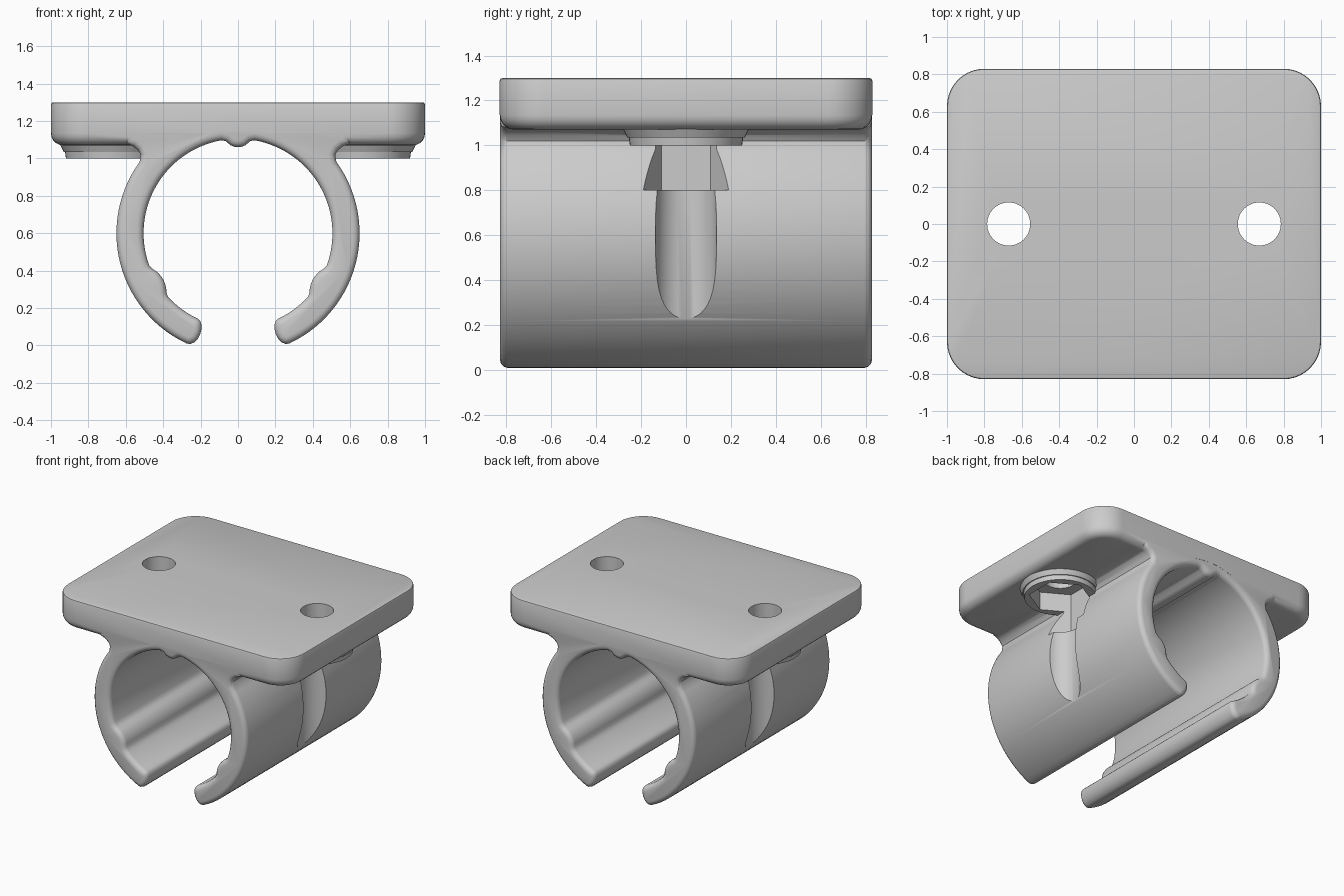
import bpy
import bmesh
from math import sin, cos, sqrt, radians, pi
from mathutils import Matrix, Vector

default = bpy.data.objects.get("Cube")
if default:
    bpy.data.objects.remove(default, do_unlink=True)

grey = bpy.data.materials.new("light_grey_plastic")
grey.use_nodes = True
COLOUR = (0.6, 0.6, 0.6, 1)
grey.diffuse_color = COLOUR
grey.node_tree.nodes["Principled BSDF"].inputs["Base Color"].default_value = COLOUR

HALF_X, HALF_Y = 1.0, 0.83
PLATE_LOW, PLATE_TOP = 1.07, 1.30
RING_Z, OUTER, INNER = 0.6, 0.65, 0.505
TIP = -65
HOLE_X = 0.67


def finish(bm, name):
    bmesh.ops.recalc_face_normals(bm, faces=bm.faces)
    mesh = bpy.data.meshes.new(name)
    bm.to_mesh(mesh)
    bm.free()
    mesh.materials.append(grey)
    obj = bpy.data.objects.new(name, mesh)
    bpy.context.collection.objects.link(obj)
    return obj


def bevel(bm, edges, offset, segments):
    bmesh.ops.bevel(bm, geom=edges, offset=offset, segments=segments,
                    profile=0.5, affect='EDGES', clamp_overlap=True)


def cone(name, r1, r2, low, high, x=0, sides=48, turn=0.0):
    bm = bmesh.new()
    place = Matrix.Translation((x, 0, (low + high) / 2)) @ Matrix.Rotation(turn, 4, 'Z')
    bmesh.ops.create_cone(bm, cap_ends=True, segments=sides, radius1=r1,
                          radius2=r2, depth=high - low, matrix=place)
    return finish(bm, name)


def combine(target, tool, operation):
    mod = target.modifiers.new(operation, 'BOOLEAN')
    mod.operation = operation
    mod.solver = 'EXACT'
    mod.object = tool
    bpy.context.view_layer.objects.active = target
    bpy.ops.object.modifier_apply(modifier=mod.name)
    bpy.data.objects.remove(tool, do_unlink=True)


# Mounting plate: rounded corners, soft lower rim, crisp top rim
bm = bmesh.new()
bmesh.ops.create_cube(bm, size=1)
for v in bm.verts:
    v.co = Vector((v.co.x * 2 * HALF_X, v.co.y * 2 * HALF_Y,
                   PLATE_TOP if v.co.z > 0 else PLATE_LOW))
upright = [e for e in bm.edges if abs(e.verts[0].co.z - e.verts[1].co.z) > 0.1]
bevel(bm, upright, 0.2, 10)
for level, size, steps in ((PLATE_LOW, 0.065, 5), (PLATE_TOP, 0.012, 2)):
    rim = [e for e in bm.edges if all(abs(v.co.z - level) < 1e-4 for v in e.verts)]
    bevel(bm, rim, size, steps)
clip = finish(bm, "pipe_clip")

# Clear the part of the plate that dips into the ring
bore = cone("bore_cutter", 0.56, 0.56, -1, 1, sides=96)
bore.data.transform(Matrix.Translation((0, 0, RING_Z)) @ Matrix.Rotation(pi / 2, 4, 'X'))
combine(clip, bore, 'DIFFERENCE')

# Ring section: each rib is (angle, centre distance, radius)
RIBS = ((90, 0.541, 0.081), (-31, 0.615, 0.145), (211, 0.615, 0.145))


def inner_radius(angle):
    r = INNER
    for at, dist, size in RIBS:
        delta = radians(angle - at)
        inside = size ** 2 - (dist * sin(delta)) ** 2
        if inside > 0 and cos(delta) > 0:
            r = min(r, dist * cos(delta) - sqrt(inside))
    return r


def polar(r, angle):
    return (r * cos(radians(angle)), RING_Z + r * sin(radians(angle)))


def end_cap():
    # Rounded tip of the right-hand jaw, from inside to outside
    mid, half = (OUTER + INNER) / 2, (OUTER - INNER) / 2
    cap = []
    for i in range(1, 8):
        t = pi * i / 8
        cap.append(polar(mid - half * cos(t), TIP - 4.5 * sin(t)))
    return cap


right = end_cap()
right += [polar(OUTER, TIP + (36 - TIP) * i / 28) for i in range(29)]
right += [(0.52, 1.02), (0.535, 1.045), (0.56, 1.065), (0.60, 1.08), (0.60, 1.2)]
left = [(-x, z) for x, z in reversed(right)]
span = 180 - 2 * TIP
bore_line = [polar(inner_radius(a), a)
             for a in (180 - TIP - span * i / 124 for i in range(125))]

bm = bmesh.new()
section = bm.faces.new([bm.verts.new((x, -HALF_Y + 0.001, z))
                        for x, z in right + left + bore_line])
made = bmesh.ops.extrude_face_region(bm, geom=[section])["geom"]
bmesh.ops.translate(bm, vec=(0, 2 * HALF_Y - 0.002, 0),
                    verts=[g for g in made if isinstance(g, bmesh.types.BMVert)])
ends = [e for e in bm.edges if abs(e.verts[0].co.y - e.verts[1].co.y) < 1e-4]
bevel(bm, ends, 0.035, 3)
combine(clip, finish(bm, "ring"), 'UNION')

# Screw bosses under the plate, with holes, nut pockets and driver channels
for x in (-HOLE_X, HOLE_X):
    combine(clip, cone("boss_flare", 0.262, 0.305, 1.035, 1.12, x), 'UNION')
    combine(clip, cone("boss", 0.25, 0.268, 1.0, 1.13, x), 'UNION')
for x in (-HOLE_X, HOLE_X):
    combine(clip, cone("nut_pocket", 0.22, 0.22, 0.8, 1.14, x, 6, pi / 6 * 0), 'DIFFERENCE')
    combine(clip, cone("screw_hole", 0.115, 0.115, 0.9, 1.5, x), 'DIFFERENCE')
    combine(clip, cone("driver_channel", 0.138, 0.138, -0.1, 0.9, x), 'DIFFERENCE')

# Smooth shading with sharp creases kept
bpy.ops.object.select_all(action='DESELECT')
clip.select_set(True)
bpy.context.view_layer.objects.active = clip
bpy.ops.object.shade_smooth_by_angle(angle=radians(35))
